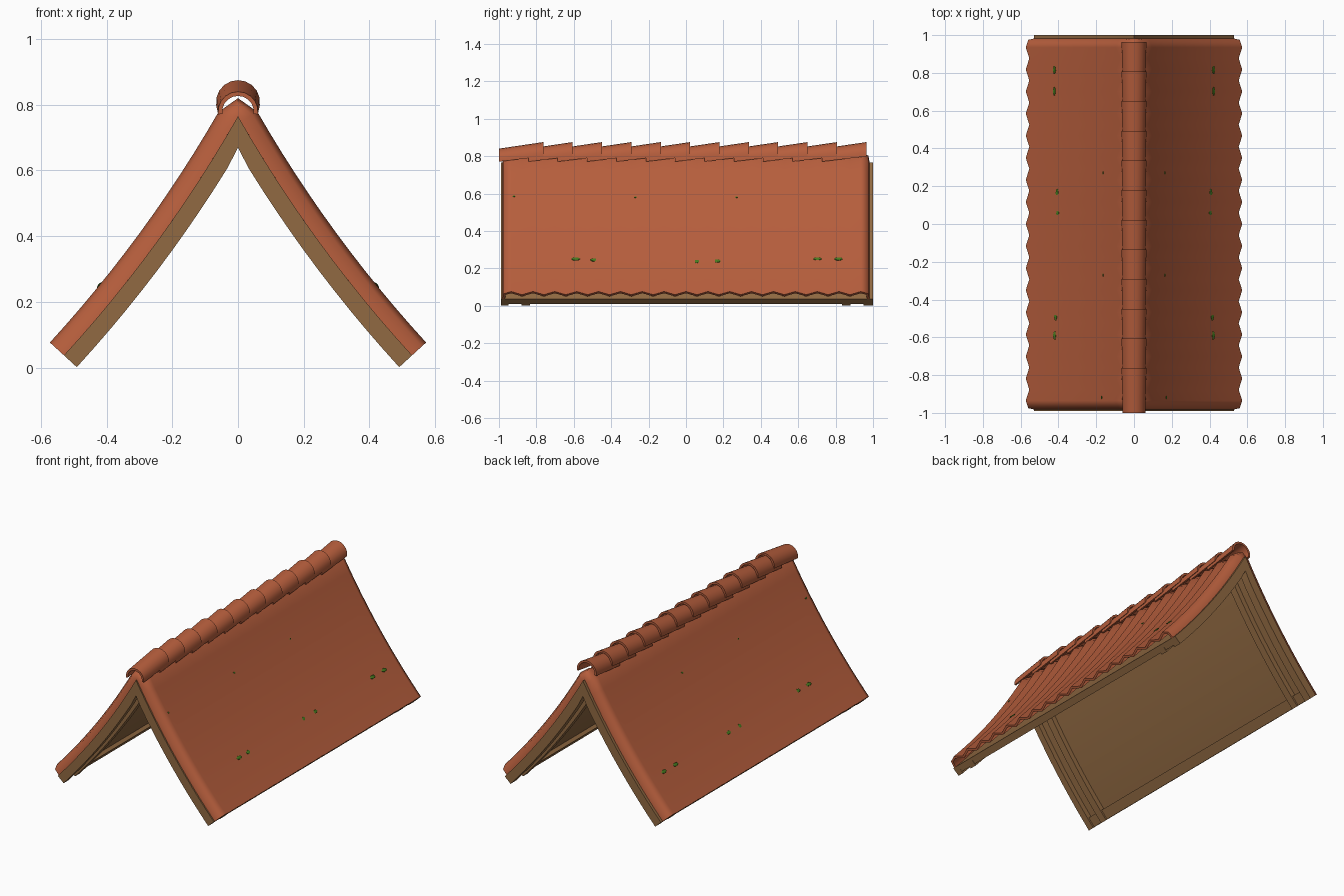
import bpy, bmesh, math
from mathutils import Vector, Matrix

if "Cube" in bpy.data.objects:
    bpy.data.objects.remove(bpy.data.objects["Cube"])

def material(name, col):
    m = bpy.data.materials.new(name)
    m.diffuse_color = (*col, 1)
    m.use_nodes = True
    m.node_tree.nodes["Principled BSDF"].inputs["Base Color"].default_value = m.diffuse_color
    return m

TILE = material("terracotta", (0.47, 0.112, 0.046))
WOOD = material("brown_wood", (0.285, 0.144, 0.055))
MOSS = material("moss_green", (0.065, 0.2, 0.014))

# Sagging roof slope: a quadratic curve from the ridge to the eave
A, C, B = Vector((0, 0.765)), Vector((0.225, 0.37)), Vector((0.53, 0.037))

def slope(t, d=0.0):
    """Point at t along the slope, moved outward by d."""
    p = A * (1 - t) ** 2 + C * 2 * t * (1 - t) + B * t * t
    g = ((C - A) * (1 - t) + (B - C) * t).normalized()
    return p + Vector((-g.y, g.x)) * d

def finish(name, bm, mat, mods=(), angle=40, recalc=True):
    if recalc:
        bmesh.ops.recalc_face_normals(bm, faces=bm.faces[:])
    me = bpy.data.meshes.new(name)
    bm.to_mesh(me)
    bm.free()
    me.materials.append(mat)
    ob = bpy.data.objects.new(name, me)
    bpy.context.collection.objects.link(ob)
    bpy.ops.object.select_all(action='DESELECT')
    ob.select_set(True)
    bpy.context.view_layer.objects.active = ob
    for kind, props in mods:
        m = ob.modifiers.new(kind.title(), kind)
        for k, v in props.items():
            setattr(m, k, v)
        bpy.ops.object.modifier_apply(modifier=m.name)
    bpy.ops.object.shade_smooth_by_angle(angle=math.radians(angle))
    return ob

def slab(name, t0, t1, d0, d1, y0, y1):
    """Curved board between offsets d0 and d1, mirrored to both slopes."""
    def edge(d):
        pts = [slope(t0 + (t1 - t0) * i / 12, d) for i in range(13)]
        pts = [p for p in pts if p.x > 0.004]
        if t0 == 0:
            pts.insert(0, Vector((0, A.y + d * 1.8)))
        return pts
    bm = bmesh.new()
    ring = edge(d0) + edge(d1)[::-1]
    f = bm.faces.new([bm.verts.new((p.x, y0, p.y)) for p in ring])
    ext = bmesh.ops.extrude_face_region(bm, geom=[f], use_keep_orig=True)
    bmesh.ops.translate(bm, vec=(0, y1 - y0, 0),
                        verts=[v for v in ext["geom"] if isinstance(v, bmesh.types.BMVert)])
    # no wall on the mirror plane
    bmesh.ops.delete(bm, geom=[q for q in bm.faces if all(abs(v.co.x) < 1e-5 for v in q.verts)],
                     context='FACES_ONLY')
    finish(name, bm, WOOD, [('MIRROR', {})])

# Timber frame: deck, four rafter pairs, eave beams
slab("roof_deck", 0, 1, 0, -0.02, -0.985, 0.99)
for name, y0, y1 in (("front_rafters", -0.99, -0.95), ("front_inner_rafters", -0.88, -0.835),
                     ("back_inner_rafters", 0.835, 0.88), ("back_rafters", 0.95, 1.0)):
    slab(name, 0, 1, 0, -0.053, y0, y1)
slab("eave_beams", 0.93, 0.998, -0.005, -0.042, -0.97, 0.98)

# Corrugated tile sheet: zigzag across y, dropping to the deck at both ends
PITCH = 1.87 / 16
wave = [(-0.935 + i * PITCH / 2, 0.058 if i % 2 == 0 else 0.033) for i in range(33)]
wave = [(-0.982, 0.0), (-0.975, 0.04)] + wave + [(0.975, 0.04), (0.982, 0.0)]

def tile_height(y):
    for (a, ha), (b, hb) in zip(wave, wave[1:]):
        if a <= y <= b:
            return ha + (hb - ha) * (y - a) / (b - a)
    return 0.0

bm = bmesh.new()
rows = []
for y, h in wave:
    pts = [Vector((0, A.y + h * 0.95))] + [slope(0.02 + 0.98 * j / 12, h) for j in range(13)]
    rows.append([bm.verts.new((p.x, y, p.y)) for p in pts])
for r, s in zip(rows, rows[1:]):
    for j in range(len(r) - 1):
        bm.faces.new((r[j], r[j + 1], s[j + 1], s[j]))
finish("roof_tiles", bm, TILE,
       [('MIRROR', {}), ('SOLIDIFY', {"thickness": 0.014, "offset": -1})], 65, False)

# Ridge caps: overlapping tilted half pipes
bm = bmesh.new()
N = 10
for i in range(12):
    y = -1 + 0.157 * i
    ends = []
    for yy, r, zc in ((y, 0.061, 0.779), (y + 0.237, 0.067, 0.808)):
        arcs = []
        for rad in (r, r - 0.013):
            arc = []
            for k in range(N + 1):
                a = math.radians(-8 + 196 * k / N)
                arc.append(bm.verts.new((rad * math.cos(a), yy, zc + rad * math.sin(a))))
            arcs.append(arc)
        for k in range(N):
            bm.faces.new((arcs[0][k], arcs[0][k + 1], arcs[1][k + 1], arcs[1][k]))
        ends.append(arcs[0] + arcs[1][::-1])
    n = len(ends[0])
    for k in range(n):
        m = (k + 1) % n
        bm.faces.new((ends[0][k], ends[0][m], ends[1][m], ends[1][k]))
finish("ridge_caps", bm, TILE)

# Small moss tufts on the tiles
bm = bmesh.new()
spots = [(0.74, y, 1.0) for y in (-0.59, -0.49, 0.056, 0.163, 0.703, 0.815)]
spots += [(0.27, y, 0.4) for y in (-0.92, -0.27, 0.27)]
for t, y, s in spots:
    p = slope(t, tile_height(y) + 0.001)
    g = slope(t + 0.01) - slope(t - 0.01)
    mat = (Matrix.Translation((p.x, y, p.y)) @ Matrix.Rotation(math.atan2(-g.y, g.x), 4, 'Y')
           @ Matrix.Diagonal((0.012 * s, 0.026 * s, 0.004, 1)))
    bmesh.ops.create_icosphere(bm, subdivisions=1, radius=1, matrix=mat)
finish("moss", bm, MOSS, [('MIRROR', {})])
